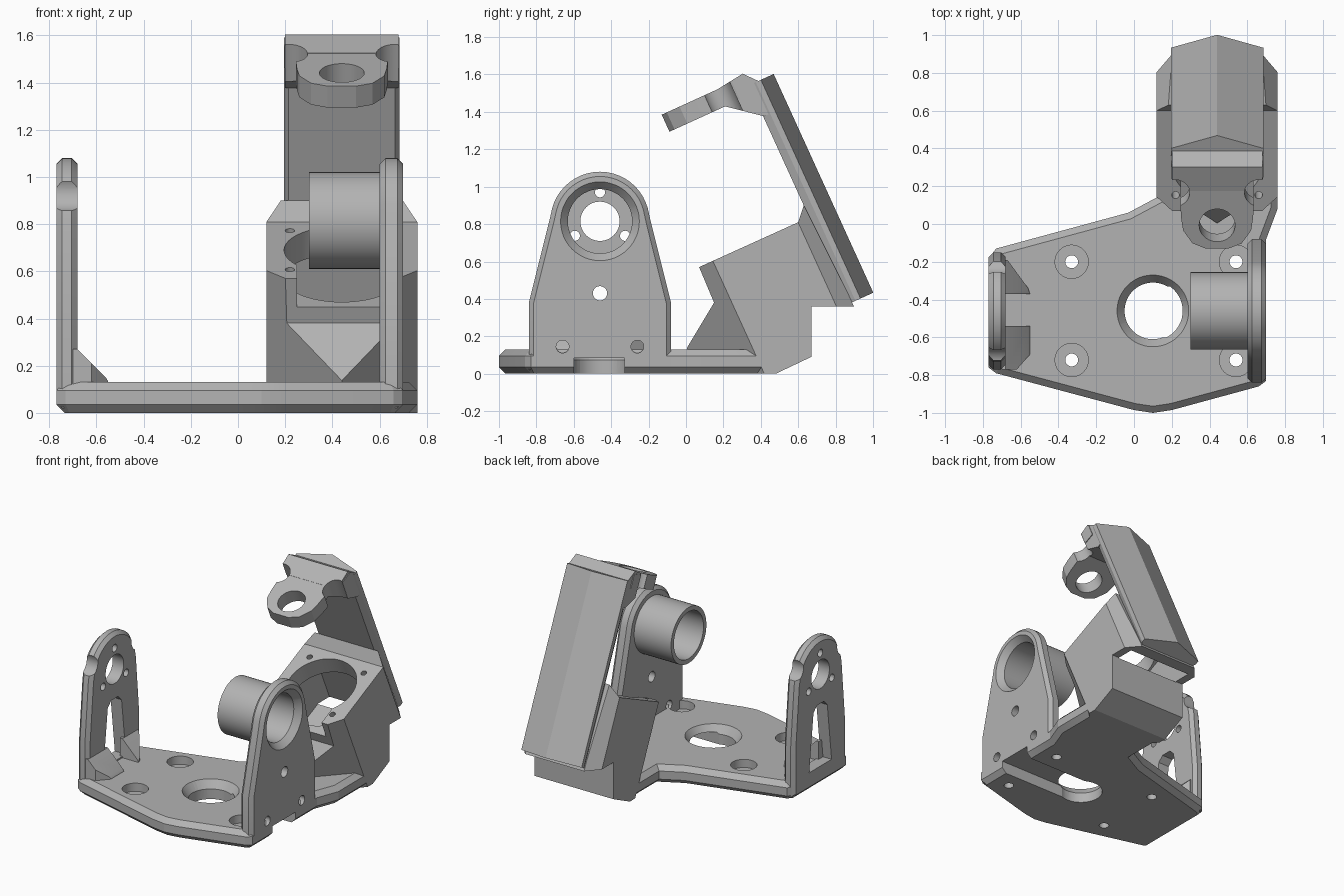
import bpy, bmesh
from math import sin, cos, pi, radians
from mathutils import Matrix

if "Cube" in bpy.data.objects:
    bpy.data.objects.remove(bpy.data.objects["Cube"])

grey = bpy.data.materials.new("plain grey")
grey.use_nodes = True
COLOUR = (0.45, 0.45, 0.45, 1)
grey.diffuse_color = COLOUR
grey.node_tree.nodes["Principled BSDF"].inputs["Base Color"].default_value = COLOUR


def frame(a, b, c, origin=(0, 0, 0)):
    m = Matrix((a, b, c)).transposed().to_4x4()
    m.translation = origin
    return m


# Working frames: profile axes a, b and extrusion axis c
T = radians(24.5)
FLOOR = Matrix.Identity(4)
SIDE = frame((0, 1, 0), (0, 0, 1), (1, 0, 0))
FRONT = frame((1, 0, 0), (0, 0, 1), (0, -1, 0))
TILT = frame((1, 0, 0), (0, cos(T), sin(T)), (0, -sin(T), cos(T)), (0.44, 0.335, 0.69))
TILT_SIDE = TILT @ SIDE


def prism(name, pts, lo, hi, m=FLOOR, bevel=0):
    """Extrude a profile; optional chamfer on both rims."""
    bm = bmesh.new()
    low = bm.faces.new([bm.verts.new((a, b, lo)) for a, b in pts])
    ext = bmesh.ops.extrude_face_region(bm, geom=[low])["geom"]
    for v in ext:
        if isinstance(v, bmesh.types.BMVert):
            v.co.z = hi
    bmesh.ops.recalc_face_normals(bm, faces=bm.faces[:])
    if bevel:
        rims = [e for e in bm.edges if abs(e.verts[0].co.z - e.verts[1].co.z) < 1e-5]
        bmesh.ops.bevel(bm, geom=rims, offset=bevel, segments=1, affect='EDGES')
    bm.transform(m)
    bmesh.ops.recalc_face_normals(bm, faces=bm.faces[:])
    return finish(name, bm)


def drum(name, a, b, r, lo, hi, m=FLOOR, r2=None):
    """Cylinder or cone standing on a working frame."""
    bm = bmesh.new()
    place = m @ Matrix.Translation((a, b, (lo + hi) / 2))
    bmesh.ops.create_cone(bm, cap_ends=True, segments=48, radius1=r,
                          radius2=r if r2 is None else r2, depth=hi - lo, matrix=place)
    return finish(name, bm)


def finish(name, bm):
    mesh = bpy.data.meshes.new(name)
    bm.to_mesh(mesh)
    bm.free()
    mesh.materials.append(grey)
    ob = bpy.data.objects.new(name, mesh)
    bpy.context.scene.collection.objects.link(ob)
    return ob


def carve(ob, *tools, op='DIFFERENCE'):
    """Apply booleans and remove the cutters."""
    for tool in tools:
        mod = ob.modifiers.new("carve", 'BOOLEAN')
        mod.operation, mod.solver, mod.object = op, 'EXACT', tool
        bpy.context.view_layer.update()
        dg = bpy.context.evaluated_depsgraph_get()
        mesh = bpy.data.meshes.new_from_object(ob.evaluated_get(dg))
        ob.modifiers.clear()
        ob.data = mesh
        bpy.data.objects.remove(tool)


def rect(a0, a1, b0, b1):
    return [(a0, b0), (a1, b0), (a1, b1), (a0, b1)]


def mirrored(half):
    return half + [(-a, b) for a, b in reversed(half) if a]


# Base plate with centre hole, wire slot and four counterbored screw holes
base = prism("base_plate", [
    (-0.77, -0.76), (-0.73, -0.79), (0, -0.985), (0.1, -1), (0.2, -0.985),
    (0.66, -0.86), (0.70, -0.83), (0.70, -0.08), (0.76, 0.08), (0.76, 0.45),
    (0.12, 0.45), (0.12, 0.14), (-0.03, 0.06), (-0.73, -0.13), (-0.77, -0.18)],
    0, 0.13, bevel=0.035)
HUB_Y, HUB_Z = -0.46, 0.815
carve(base,
      drum("cutter", 0.1, HUB_Y, 0.15, -0.1, 0.2),
      drum("cutter", 0.1, HUB_Y, 0.14, 0.06, 0.14, r2=0.197),
      prism("cutter", rect(0.1, 0.9, -0.6, -0.33), -0.1, 0.085))
for x in (-0.33, 0.54):
    for y in (-0.72, -0.2):
        carve(base, drum("cutter", x, y, 0.034, -0.1, 0.2),
              drum("cutter", x, y, 0.088, 0.07, 0.2))


def arm_profile(foot, waist, radius):
    """Tapered upright with a round head, in y and z."""
    right = [(foot, 0.02), (foot, 0.38), (waist, 0.82)]
    arc = [(radius * cos(t * pi / 24), HUB_Z + radius * sin(t * pi / 24)) for t in range(2, 13)]
    half = right + arc
    return [(HUB_Y + a, b) for a, b in half] + [(HUB_Y - a, b) for a, b in reversed(half[:-1])]


# Bearing arm and tube
arm = prism("bearing_arm", arm_profile(0.38, 0.27, 0.265), 0.6, 0.70, SIDE, bevel=0.025)
carve(arm, drum("cutter", HUB_Y, HUB_Z, 0.172, 0.5, 0.8, SIDE),
      drum("cutter", HUB_Y, HUB_Z, 0.172, 0.655, 0.705, SIDE, r2=0.215),
      drum("cutter", HUB_Y, 0.43, 0.038, 0.5, 0.8, SIDE),
      prism("cutter", rect(0.5, 0.8, -0.6, -0.33), -0.1, 0.085))
for y in (-0.66, -0.26):
    carve(arm, drum("cutter", y, 0.145, 0.034, 0.5, 0.8, SIDE))
tube = drum("bearing_tube", HUB_Y, HUB_Z, 0.205, 0.30, 0.62, SIDE)
carve(tube, drum("cutter", HUB_Y, HUB_Z, 0.172, 0.2, 0.8, SIDE))

# Motor arm with hub hole, screw holes, head notches and window
horn = prism("motor_arm", arm_profile(0.31, 0.27, 0.265), -0.77, -0.68, SIDE, bevel=0.025)
carve(horn, drum("cutter", HUB_Y, HUB_Z, 0.105, -0.9, -0.5, SIDE),
      prism("cutter", [(-0.59, 0.14), (-0.33, 0.14), (-0.38, 0.56), (-0.42, 0.6),
                       (-0.5, 0.6), (-0.54, 0.56)], -0.9, -0.5, SIDE))
for k in range(3):
    t = pi / 2 + k * 2 * pi / 3
    carve(horn, drum("cutter", HUB_Y + 0.155 * cos(t), HUB_Z + 0.155 * sin(t),
                     0.027, -0.9, -0.5, SIDE))
for s in (-1, 1):
    carve(horn, drum("cutter", HUB_Y + s * 0.28, 0.94, 0.085, -0.9, -0.5, SIDE))

# Gussets beside the window, with slanted outer corners
for plan in ([(-0.7, -0.37), (-0.55, -0.37), (-0.56, -0.34), (-0.67, -0.19), (-0.7, -0.19)],
             [(-0.7, -0.77), (-0.62, -0.77), (-0.55, -0.69), (-0.55, -0.54), (-0.7, -0.54)]):
    gusset = prism("motor_arm_gusset", [(-0.71, 0.1), (-0.53, 0.1), (-0.56, 0.15),
                                        (-0.68, 0.27), (-0.71, 0.27)], 0.1, 0.9, FRONT)
    carve(gusset, prism("cutter", plan, 0, 0.4), op='INTERSECT')

# Tilted motor housing: pointed plan intersected with a side profile
housing = prism("motor_housing", mirrored([(0, -0.53), (0.32, -0.21), (0.32, 0.29), (0.24, 0.375)]),
                -1, 0.3, TILT)
envelope = prism("cutter", [
    (0, 0), (0.48, 0), (0.67, 0.09), (0.67, 0.36), (0.9, 0.36), (0.63, 0.9),
    (0.6, 0.81), (0.07, 0.57), (0.15, 0.38), (0, 0.13)], 0, 1, SIDE)
carve(housing, envelope, op='INTERSECT')
# Round bore, chamber under the mounting ring, rear outlet and front gap
carve(housing, drum("cutter", 0, 0, 0.245, -0.3, 0.3, TILT),
      prism("cutter", mirrored([(0.17, -0.24), (0.26, -0.15), (0.26, 0.29)]), -0.44, -0.13, TILT),
      prism("cutter", rect(-0.26, 0.26, 0.165, 0.29), -0.7, -0.4, TILT),
      prism("cutter", rect(-0.19, 0.19, -0.6, 0), -0.13, 0.2, TILT))
for u in (-0.22, 0.22):
    for v in (-0.2, 0.2):
        carve(housing, drum("cutter", u, v, 0.02, -0.2, 0.2, TILT))

# Back plate with a shallow ridge
prism("back_plate", mirrored([(0, 0.355), (0.225, 0.355), (0.245, 0.395), (0.245, 0.425), (0, 0.5)]),
      -0.51, 0.775, TILT)

# Top clamp: lug with hole, side notches and underside brace
lug = prism("top_lug", mirrored([(0.06, -0.135), (0.13, -0.105), (0.18, -0.03), (0.19, 0.04),
                                 (0.195, 0.12), (0.245, 0.28), (0.245, 0.36)]),
            0.725, 0.825, TILT)
brace = prism("top_brace", [(0.18, 0.735), (0.36, 0.59), (0.41, 0.59), (0.41, 0.775),
                            (0.35, 0.845), (0.2, 0.826)], -0.24, 0.24, TILT_SIDE)
carve(lug, drum("cutter", 0, 0, 0.095, 0.5, 1, TILT))
for part in (lug, brace):
    for u in (-0.225, 0.225):
        carve(part, drum("cutter", u, 0.19, 0.08, 0.5, 1, TILT))

# Smooth round walls, keep edges sharp
bpy.ops.object.select_all(action='DESELECT')
for ob in bpy.context.scene.objects:
    if ob.type == 'MESH':
        ob.select_set(True)
        bpy.context.view_layer.objects.active = ob
bpy.ops.object.shade_smooth_by_angle(angle=radians(15))
